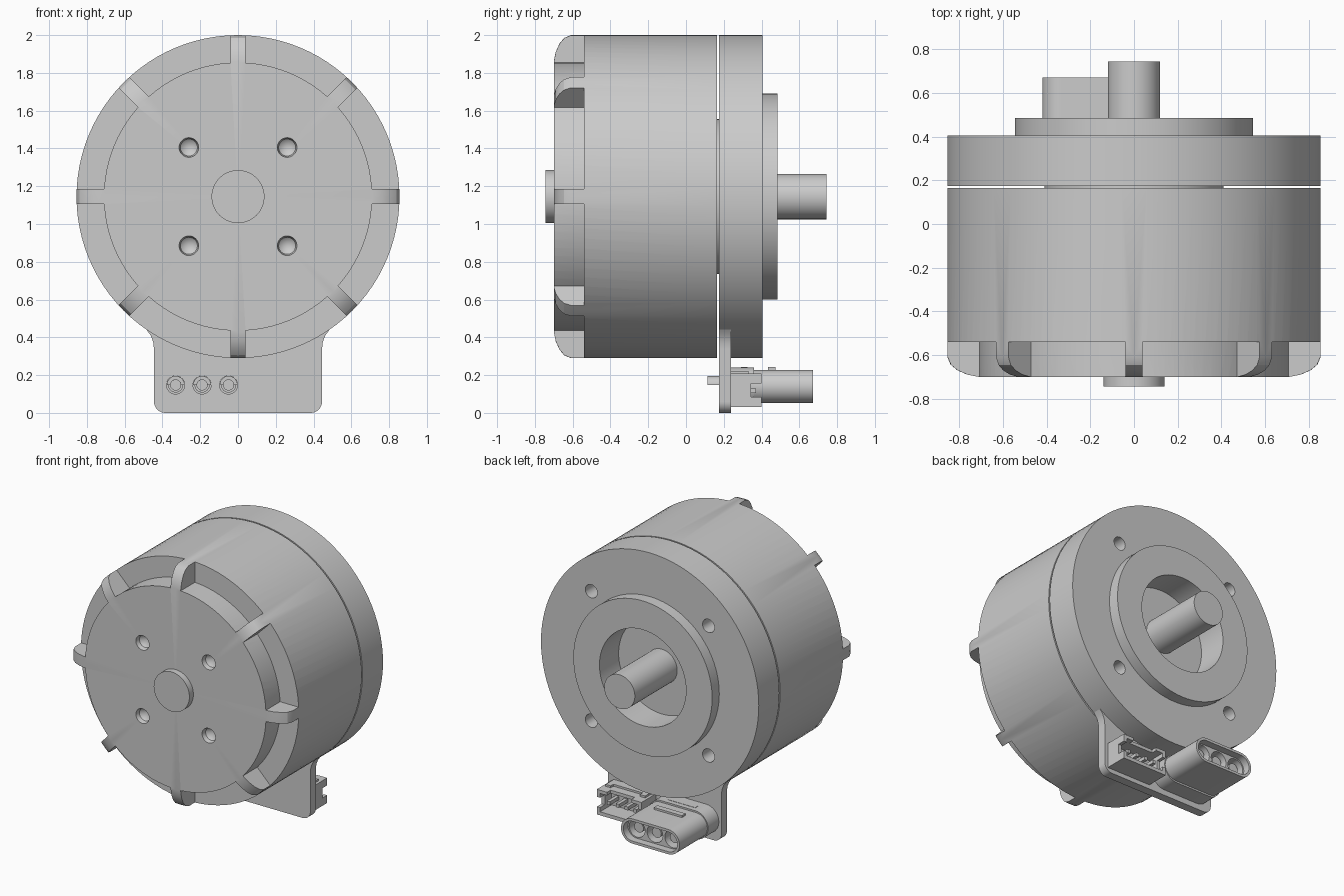
import bpy, bmesh
from math import pi, sin, cos
from mathutils import Matrix, Vector

cube = bpy.data.objects.get("Cube")
if cube:
    bpy.data.objects.remove(cube, do_unlink=True)

AXIS_Z = 1.145
R = 0.855

grey = bpy.data.materials.new("plain grey")
grey.use_nodes = True
COLOUR = (0.6, 0.6, 0.6, 1)
grey.diffuse_color = COLOUR
grey.node_tree.nodes["Principled BSDF"].inputs["Base Color"].default_value = COLOUR


def finish(name, bm, loc=(0, 0, 0)):
    bmesh.ops.recalc_face_normals(bm, faces=bm.faces)
    mesh = bpy.data.meshes.new(name)
    bm.to_mesh(mesh)
    bm.free()
    mesh.materials.append(grey)
    ob = bpy.data.objects.new(name, mesh)
    ob.location = loc
    bpy.context.collection.objects.link(ob)
    return ob


def lathe(name, profile, x=0, z=AXIS_Z, closed=False, steps=96, angle=2 * pi):
    """Turn (radius, y) points about an axis parallel to y."""
    bm = bmesh.new()
    vs = [bm.verts.new((r, y, 0)) for r, y in profile]
    pairs = list(zip(vs, vs[1:])) + ([(vs[-1], vs[0])] if closed else [])
    es = [bm.edges.new(p) for p in pairs]
    bmesh.ops.spin(bm, geom=vs + es, cent=(0, 0, 0), axis=(0, -1, 0),
                   angle=angle, steps=steps)
    bmesh.ops.remove_doubles(bm, verts=bm.verts, dist=1e-5)
    if angle < 6:
        bmesh.ops.holes_fill(bm, edges=bm.edges, sides=0)
    return finish(name, bm, (x, 0, z))


def rod(name, r, y0, y1, x=0, z=AXIS_Z, steps=96):
    return lathe(name, [(0, y0), (r, y0), (r, y1), (0, y1)], x, z, steps=steps)


def extrude(name, outline, y0, y1):
    """Extrude an (x, z) outline along y."""
    bm = bmesh.new()
    face = bm.faces.new([bm.verts.new((x, y0, z)) for x, z in outline])
    out = bmesh.ops.extrude_face_region(bm, geom=[face])["geom"]
    bmesh.ops.translate(bm, vec=(0, y1 - y0, 0),
                        verts=[v for v in out if isinstance(v, bmesh.types.BMVert)])
    return finish(name, bm)


def box(name, x, y, z, turn=0):
    """Box from (min, max) ranges; turn rotates it about the motor axis."""
    ob = extrude(name, [(x[0], z[0]), (x[1], z[0]), (x[1], z[1]), (x[0], z[1])], *y)
    if turn:
        c = Vector((0, 0, AXIS_Z))
        ob.data.transform(Matrix.Translation(c) @ Matrix.Rotation(turn, 4, 'Y')
                          @ Matrix.Translation(-c))
    return ob


def cut(ob, cutters):
    for c in cutters:
        mod = ob.modifiers.new("cut", 'BOOLEAN')
        mod.operation, mod.solver, mod.object = 'DIFFERENCE', 'EXACT', c
        bpy.context.view_layer.objects.active = ob
        bpy.ops.object.modifier_apply(modifier=mod.name)
        bpy.data.objects.remove(c, do_unlink=True)
    return ob


def arc(cx, cz, r, a0, a1, n=8):
    return [(cx + r * cos(a0 + (a1 - a0) * i / n), cz + r * sin(a0 + (a1 - a0) * i / n))
            for i in range(n + 1)]


corners = [(sx, sz) for sx in (-1, 1) for sz in (-1, 1)]

# Rotor housing: rounded front rim, cut away between eight ribs
rotor = lathe("rotor_housing", [(0, -.70), (.715, -.70), (.765, -.69), (.81, -.67),
                                (.84, -.645), (R, -.61), (R, .165), (0, .165)])
pockets = lathe("pocket_cutter", [(.71, -.8), (.95, -.8), (.95, -.54), (.71, -.54)],
                closed=True)
cut(pockets, [box("rib_keep", (-1.2, 1.2), (-.9, -.4),
                  (AXIS_Z - .04, AXIS_Z + .04), k * pi / 4) for k in range(4)])
dimples = [lathe("dimple_cutter", [(0, -.75), (.052, -.75), (.052, -.70), (.045, -.67),
                                   (0, -.63)], .26 * sx, AXIS_Z + .26 * sz, steps=32)
           for sx, sz in corners]
cut(rotor, [pockets] + dimples)
rod("front_hub", .14, -.745, -.69)
rod("bearing_spacer", .41, .16, .18)

# Stator flange with raised ring, bore and four mounting holes
flange = lathe("stator_flange", [(0, .175), (R, .175), (R, .405), (.545, .405),
                                 (.545, .485), (.34, .485), (.34, .27), (0, .27)])
cut(flange, [rod("bolt_cutter", .047, .29, .5, .46 * sx, AXIS_Z + .46 * sz, 32)
             for sx, sz in corners])
rod("output_shaft", .12, .26, .745, steps=64)

# Connector plate with rounded corners and flared neck
half = arc(.385, .06, .06, -pi / 2, 0) + [(.445, .34), (.449, .375), (.462, .41),
                                         (.485, .441), (.35, .6)]
outline = half + [(-x, z) for x, z in reversed(half)]
plate = extrude("connector_plate", outline, .176, .238)

# Power connector: rounded shell, three sockets and solder cups
pin_x = (-.33, -.19, -.05)
PZ = .14


def stadium(x0, x1, r):
    return arc(x1 - r, PZ, r, -pi / 2, pi / 2, 16) + arc(x0 + r, PZ, r, pi / 2, 1.5 * pi, 16)


shell = extrude("power_connector", stadium(-.42, .04, .088), .30, .672)
cut(shell, [extrude("recess_cutter", stadium(-.402, .022, .07), .62, .7)]
    + [rod("socket_cutter", .062, .42, .7, x, PZ, 32) for x in pin_x])
extrude("power_connector_base", stadium(-.425, .045, .1), .23, .36)
for y0, y1 in ((.29, .325), (.435, .475)):
    box("connector_ridge", (-.30, -.08), (y0, y1), (.2, .242))
cups = []
for x in pin_x:
    rod("power_pin", .036, .40, .60, x, PZ, 24)
    cups.append(rod("pad_cutter", .048, .1, .2, x, .148, 32))
cut(plate, cups)
for x in pin_x:
    lathe("solder_cup", [(.027, .115), (.047, .115), (.047, .2), (.027, .2)], x, .148,
          closed=True, steps=24, angle=pi)
    lathe("solder_ring", [(.027, .176), (.040, .176), (.040, .21), (.027, .21)], x, .148,
          closed=True, steps=24)

# Signal connector: open box with notched walls and four pins
signal = box("signal_connector", (.07, .42), (.23, .40), (.03, .208))
cut(signal, [box("cavity_cutter", (.095, .395), (.27, .5), (.055, .185)),
             box("side_notch_cutter", (0, .5), (.345, .5), (.085, .155)),
             box("top_notch_cutter", (.15, .34), (.36, .5), (.17, .3))])
box("signal_foot", (.09, .40), (.23, .30), (.2, .222))
for i in range(4):
    x = .14 + i * .07
    box("signal_pin", (x - .012, x + .012), (.26, .37), (.105, .13))
for x in (.11, .38):
    box("signal_latch", (x - .02, x + .02), (.30, .33), (.2, .222))

# Smooth round walls, crisp edges
for ob in bpy.context.scene.objects:
    ob.select_set(ob.type == 'MESH')
    if ob.type == 'MESH':
        bpy.context.view_layer.objects.active = ob
bpy.ops.object.shade_smooth_by_angle(angle=pi / 7)
